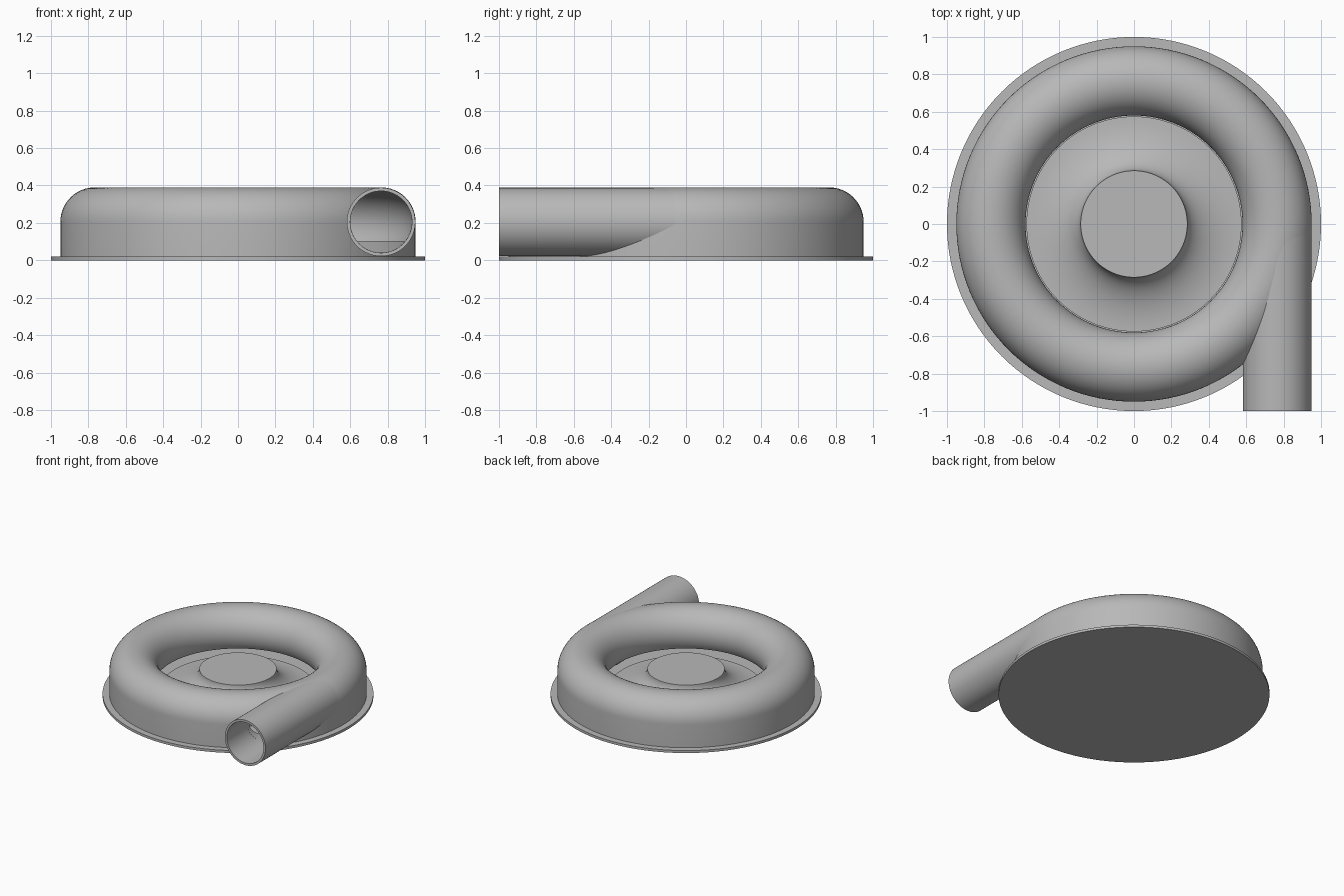
import bpy, bmesh, math
from mathutils import Matrix

if "Cube" in bpy.data.objects:
    bpy.data.objects.remove(bpy.data.objects["Cube"])

metal = bpy.data.materials.new("plain_grey")
metal.use_nodes = True
grey = (0.48, 0.48, 0.48, 1)
metal.diffuse_color = grey
metal.node_tree.nodes["Principled BSDF"].inputs["Base Color"].default_value = grey

RING, TUBE, MID = 0.765, 0.185, 0.205   # scroll radius, tube radius, tube height
WALL, LIP = 0.018, 0.1                  # wall thickness, height where the tube ends
STEPS = 128


def finish(name, bm):
    bmesh.ops.remove_doubles(bm, verts=bm.verts, dist=1e-5)
    bmesh.ops.recalc_face_normals(bm, faces=bm.faces)
    mesh = bpy.data.meshes.new(name)
    bm.to_mesh(mesh)
    bm.free()
    mesh.materials.append(metal)
    ob = bpy.data.objects.new(name, mesh)
    bpy.context.collection.objects.link(ob)
    return ob


def lathe(name, profile, closed=True):
    """Turn (radius, height) points about the z axis."""
    bm = bmesh.new()
    verts = [bm.verts.new((r, 0, z)) for r, z in profile]
    pairs = list(zip(verts, verts[1:]))
    if closed:
        pairs.append((verts[-1], verts[0]))
    edges = [bm.edges.new(p) for p in pairs]
    bmesh.ops.spin(bm, geom=verts + edges, cent=(0, 0, 0), axis=(0, 0, 1),
                   angle=math.tau, steps=STEPS, use_merge=True)
    return finish(name, bm)


def arc(radius, start, end, count=32):
    """Points on the tube section, angles measured from the outward side."""
    return [(RING + radius * math.cos(a), MID + radius * math.sin(a))
            for a in (start + (end - start) * i / count for i in range(count + 1))]


def pipe(name, profile):
    """Turn a profile, then lay it along y at the outlet position."""
    ob = lathe(name, profile)
    ob.data.transform(Matrix.Translation((RING, 0, MID)) @ Matrix.Rotation(math.pi / 2, 4, 'X'))
    return ob


def cut(ob, cutter):
    mod = ob.modifiers.new("cut", 'BOOLEAN')
    mod.operation = 'DIFFERENCE'
    mod.solver = 'EXACT'
    mod.object = cutter
    bpy.context.view_layer.objects.active = ob
    bpy.ops.object.modifier_apply(modifier=mod.name)


# Thin round back plate
base_plate = lathe("base_plate", [(0, 0), (1, 0), (1, 0.02), (0, 0.02)], closed=False)

# Scroll housing: straight outer skirt, rounded top, inner lip
inner = TUBE - WALL
drop_out = math.asin((MID - LIP) / TUBE)
drop_in = math.asin((MID - LIP) / inner)
skirt = RING + TUBE
housing = lathe("scroll_housing",
                [(skirt, 0.01)] + arc(TUBE, 0, math.pi + drop_out)
                + arc(inner, math.pi + drop_in, -drop_in)
                + [(skirt - 0.014, LIP), (skirt - 0.014, 0.01)])

# Outlet pipe leaving the scroll at a tangent
outlet = pipe("outlet_pipe", [(0.165, 0), (0.183, 0), (0.183, 1), (0.165, 1)])

# Open the housing to the pipe and clear the pipe out of the scroll passage
void_arc = arc(inner, -drop_in, math.pi + drop_in)
void = lathe("passage_cutter", [(void_arc[0][0], -0.1)] + void_arc + [(void_arc[-1][0], -0.1)])
bore = pipe("bore_cutter", [(0, 0), (0.1645, 0), (0.1645, 1.2), (0, 1.2)])
cut(housing, bore)
cut(outlet, void)
for helper in (void, bore):
    bpy.data.objects.remove(helper)

# Central hub flaring down to a thin disc
foot, top, rim, neck = 0.06, 0.22, 0.575, 0.285
flare = [(rim - (rim - neck) * math.sin(a), top - (top - foot) * math.cos(a))
         for a in (math.pi / 2 * i / 16 for i in range(17))]
hub = lathe("hub", [(rim, 0.01)] + flare + [(0, top)], closed=False)

# Smooth curves with crisp edges
for ob in (base_plate, housing, outlet, hub):
    bpy.ops.object.select_all(action='DESELECT')
    ob.select_set(True)
    bpy.context.view_layer.objects.active = ob
    bpy.ops.object.shade_smooth_by_angle(angle=math.radians(30))
